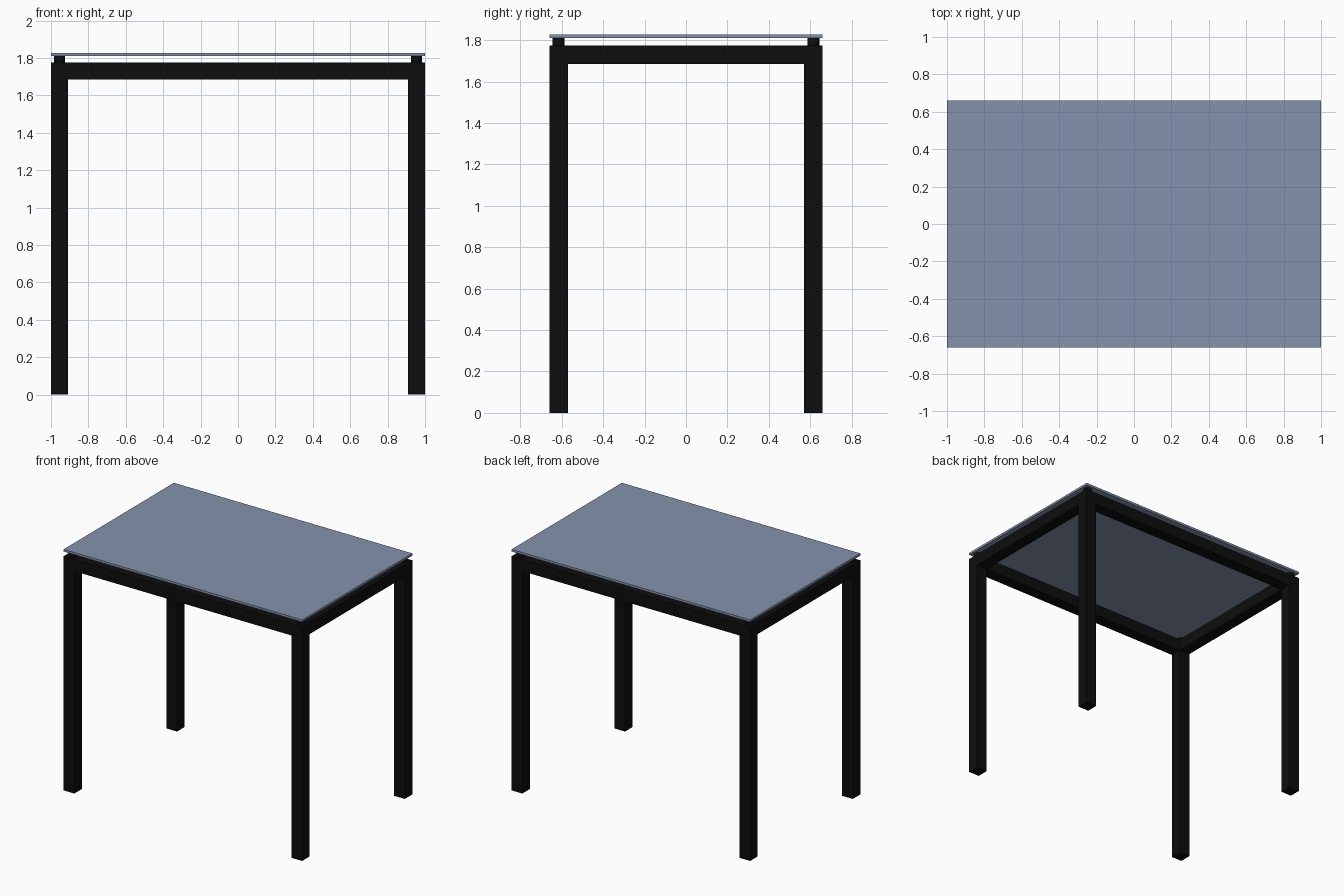
import bpy

default = bpy.data.objects.get("Cube")
if default:
    bpy.data.objects.remove(default, do_unlink=True)


def make_material(name, color, roughness):
    mat = bpy.data.materials.new(name)
    mat.use_nodes = True
    mat.diffuse_color = color
    shader = mat.node_tree.nodes["Principled BSDF"]
    shader.inputs["Base Color"].default_value = color
    shader.inputs["Roughness"].default_value = roughness
    return mat


black = make_material("black_metal", (0.004, 0.004, 0.004, 1), 0.5)
blue = make_material("blue_grey_glass", (0.235, 0.29, 0.425, 1), 0.3)


def box(name, low, high, mat):
    """Box between two opposite corners."""
    center = [(a + b) / 2 for a, b in zip(low, high)]
    bpy.ops.mesh.primitive_cube_add(size=1, location=center)
    obj = bpy.context.object
    obj.name = name
    obj.scale = [b - a for a, b in zip(low, high)]
    bpy.ops.object.transform_apply(location=False, rotation=False, scale=True)
    obj.data.materials.append(mat)
    return obj


HALF_X, HALF_Y = 1.0, 0.66
BAR = 0.09                       # square tube width
FRAME_LOW, FRAME_TOP = 1.685, 1.775
GLASS_LOW, GLASS_TOP = 1.81, 1.827
IN_X, IN_Y = HALF_X - BAR, HALF_Y - BAR

# Legs, each with a round spacer that carries the glass
for side, sx in (("left", 1), ("right", -1)):
    for end, sy in (("front", -1), ("back", 1)):
        cx, cy = sx * (HALF_X - BAR / 2), sy * (HALF_Y - BAR / 2)
        box(f"{end}_{side}_leg", (cx - BAR / 2, cy - BAR / 2, 0),
            (cx + BAR / 2, cy + BAR / 2, FRAME_TOP), black)
        bpy.ops.mesh.primitive_cylinder_add(
            vertices=32, radius=0.029, depth=GLASS_LOW - FRAME_TOP,
            location=(cx, cy, (GLASS_LOW + FRAME_TOP) / 2))
        spacer = bpy.context.object
        spacer.name = f"{end}_{side}_spacer"
        spacer.data.materials.append(black)
        bpy.ops.object.shade_smooth_by_angle()

# Long rails
for end, y in (("front", -HALF_Y), ("back", IN_Y)):
    box(f"{end}_rail", (-IN_X, y, FRAME_LOW), (IN_X, y + BAR, FRAME_TOP), black)

# Short rails
for side, x in (("left", IN_X), ("right", -HALF_X)):
    box(f"{side}_rail", (x, -IN_Y, FRAME_LOW), (x + BAR, IN_Y, FRAME_TOP), black)

# Glass top
box("table_top", (-HALF_X, -HALF_Y, GLASS_LOW), (HALF_X, HALF_Y, GLASS_TOP), blue)
